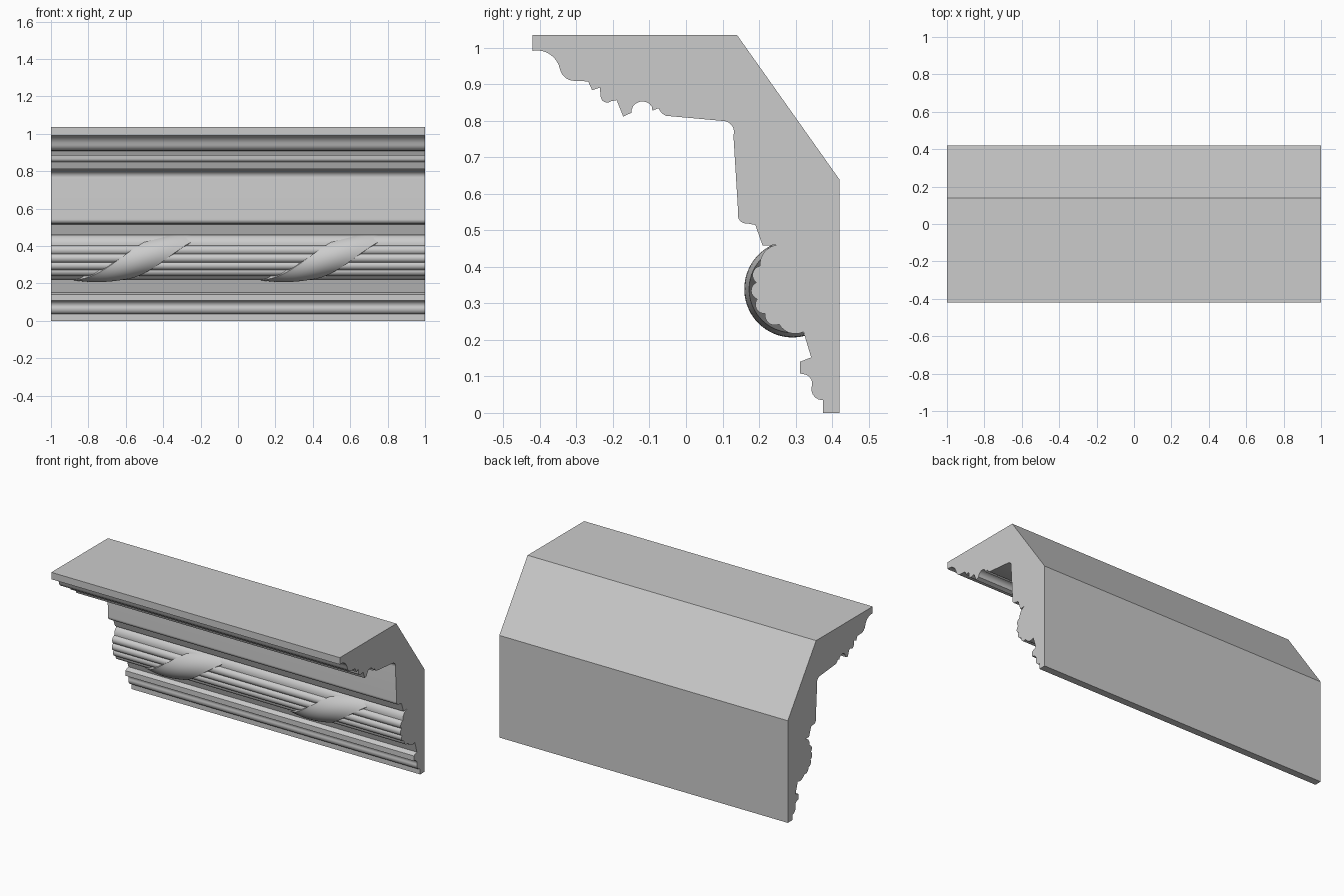
import bpy, bmesh
from math import sin, cos, pi, radians, asin, atan2
from mathutils import Vector

if "Cube" in bpy.data.objects:
    bpy.data.objects.remove(bpy.data.objects["Cube"])


def arc(p, q, s, n=8):
    """Points after p up to q on a circular arc; s > 0 bulges to the open side."""
    if s == 0:
        return [q]
    d = q - p
    c = d.length
    nrm = Vector((-d.y, d.x)) / c
    a = abs(s)
    r = (c * c / 4 + a * a) / (2 * a)
    half = 2 * atan2(2 * a, c)
    sign = 1 if s > 0 else -1
    out = []
    for i in range(1, n + 1):
        t = -half + 2 * half * i / n
        out.append(p + d / 2 + d / c * (r * sin(t)) + nrm * sign * (r * cos(t) - (r - a)))
    return out


def finish(bm, name, angle):
    bmesh.ops.recalc_face_normals(bm, faces=bm.faces)
    me = bpy.data.meshes.new(name)
    bm.to_mesh(me)
    bm.free()
    ob = bpy.data.objects.new(name, me)
    bpy.context.collection.objects.link(ob)
    bpy.ops.object.select_all(action='DESELECT')
    ob.select_set(True)
    bpy.context.view_layer.objects.active = ob
    bpy.ops.object.shade_smooth_by_angle(angle=radians(angle))
    return ob


# Moulding profile: (y, z, bulge of the segment arriving here)
profile = [
    (.42, 0, 0), (.375, 0, 0), (.375, .035, 0),
    # base bead, cove and fillet
    (.344, .07, .011), (.328, .105, -.008), (.312, .108, 0), (.312, .14, 0),
    (.343, .152, 0), (.322, .222, 0),
    # six reeds
    (.255, .243, .014), (.217, .272, .015), (.195, .312, .015),
    (.192, .357, .015), (.203, .403, .015), (.25, .46, .015),
    # neck, frieze and soffit
    (.21, .458, 0), (.19, .515, 0), (.168, .519, 0), (.143, .547, .010),
    (.13, .76, 0), (.10, .80, -.013), (-.055, .814, 0),
    # small crown mouldings
    (-.075, .835, .003), (-.092, .828, 0), (-.094, .84, 0), (-.15, .822, -.022),
    (-.172, .812, 0), (-.19, .857, 0), (-.205, .854, 0), (-.234, .868, .010),
    (-.236, .891, 0), (-.257, .884, 0), (-.268, .908, 0),
    # large ogee and top
    (-.30, .910, 0), (-.345, .94, .010), (-.42, .992, -.019),
    (-.42, 1.035, 0), (.14, 1.035, 0), (.42, .64, 0),
]
pts = [Vector(profile[0][:2])]
for y, z, s in profile[1:]:
    pts += arc(pts[-1], Vector((y, z)), s)

bm = bmesh.new()
face = bm.faces.new([bm.verts.new((-1, p.x, p.y)) for p in pts])
ext = bmesh.ops.extrude_face_region(bm, geom=[face], use_keep_orig=True)
bmesh.ops.translate(bm, vec=(2, 0, 0),
                    verts=[g for g in ext['geom'] if isinstance(g, bmesh.types.BMVert)])
finish(bm, "cornice_moulding", 30)


# Spiral ribbons wrapped round the reeds
def ribbon(name, x0, width=.25, rise=.5, cy=.293, cz=.338):
    bm = bmesh.new()
    n, m = 40, 10
    section = [(0, .10)] + [(i / m, .118 + .013 * sin(pi * i / m)) for i in range(m + 1)] + [(1, .10)]
    rows = []
    for i in range(n + 1):
        t = i / n
        a = radians(-104 + 175.5 * t)
        k = 1 + .03 * t
        rows.append([bm.verts.new((x0 + rise * t + width * u, cy - r * k * cos(a), cz + r * k * sin(a)))
                     for u, r in section])
    for a, b in zip(rows, rows[1:]):
        for j in range(len(section)):
            k = (j + 1) % len(section)
            bm.faces.new((a[j], a[k], b[k], b[j]))
    bm.faces.new(rows[0])
    bm.faces.new(rows[-1])
    finish(bm, name, 40)


for i in range(2):
    ribbon(f"spiral_ribbon_{i + 1}", -.92 + i)
